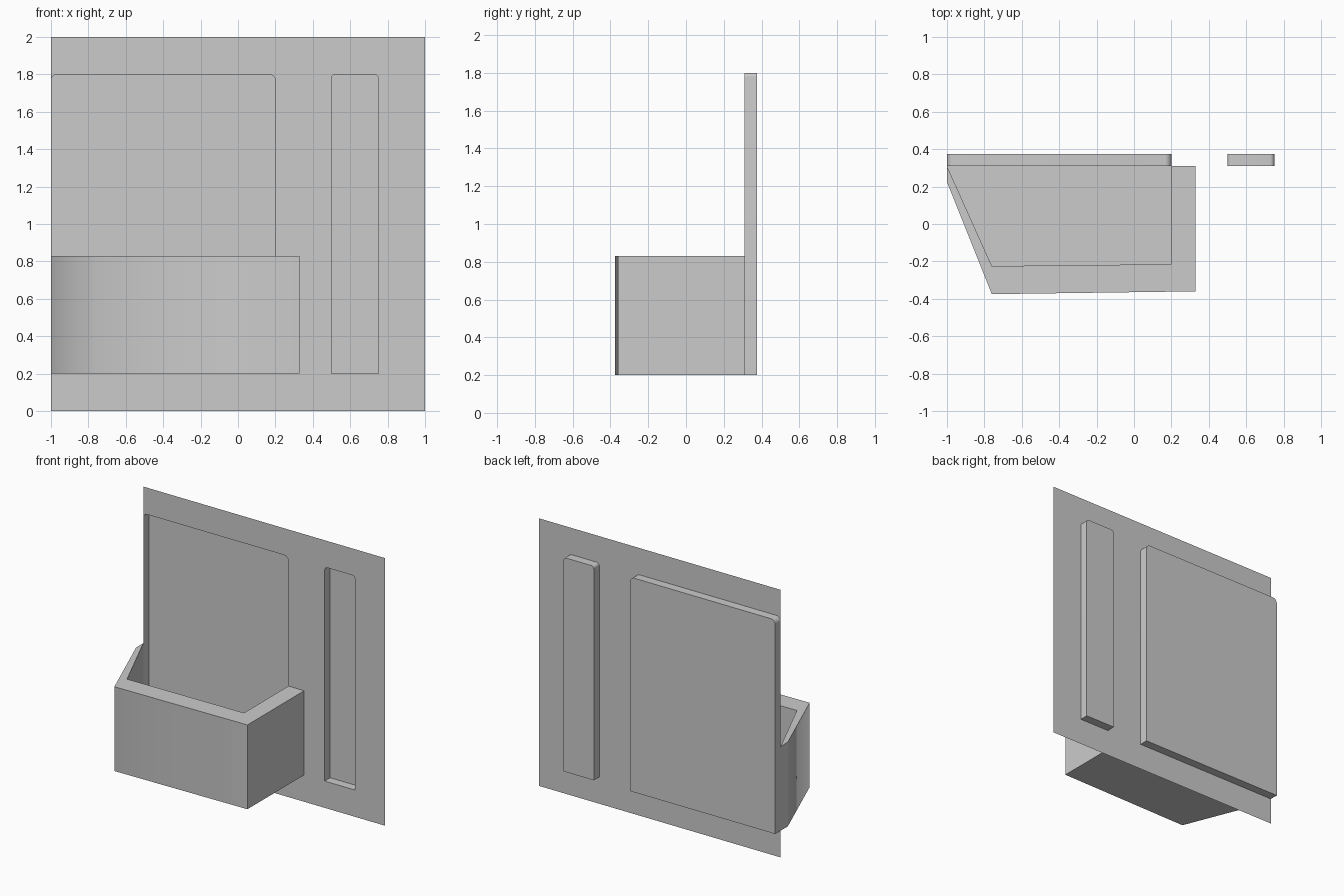
import bpy, bmesh
from math import sin, cos, pi

if "Cube" in bpy.data.objects:
    bpy.data.objects.remove(bpy.data.objects["Cube"])

WALL_Y, BACK_Y = 0.31, 0.375
Z0, Z1, RIM = 0.2, 1.8, 0.83


def finish(bm, name):
    mesh = bpy.data.meshes.new(name)
    bm.to_mesh(mesh)
    bm.free()
    obj = bpy.data.objects.new(name, mesh)
    bpy.context.collection.objects.link(obj)
    return obj


def pocket_outline(x0, x1, r, steps=6):
    """Square bottom corners, rounded top corners, counter-clockwise from the front."""
    pts = [(x0, Z0), (x1, Z0)]
    for cx, start in ((x1 - r, 0), (x0 + r, pi / 2)):
        for i in range(steps + 1):
            a = start + i * pi / 2 / steps
            pts.append((cx + r * cos(a), Z1 - r + r * sin(a)))
    return pts


def recess(name, outline):
    """Open-fronted pocket: side walls plus back face."""
    bm = bmesh.new()
    front = [bm.verts.new((x, WALL_Y, z)) for x, z in outline]
    back = [bm.verts.new((x, BACK_Y, z)) for x, z in outline]
    n = len(outline)
    for i in range(n):
        j = (i + 1) % n
        f = bm.faces.new((front[j], front[i], back[i], back[j]))
        f.smooth = i >= 1
    bm.faces.new(back)
    for e in bm.edges:
        if len(e.link_faces) == 2 and e.calc_face_angle() > 0.6:
            e.smooth = False
    finish(bm, name)


big = pocket_outline(-1.0, 0.2, 0.035)
small = pocket_outline(0.5, 0.75, 0.022)
recess("display_recess", big)
recess("slot_recess", small)

# Thin wall panel: the big opening is a notch in its left edge, the slot is a hole
panel_outline = [(-1, 0), (1, 0), (1, 2), (-1, 2)] + big[:0:-1] + [big[0]]
bm = bmesh.new()
for loop in (panel_outline, small):
    vs = [bm.verts.new((x, WALL_Y, z)) for x, z in loop]
    for i in range(len(vs)):
        bm.edges.new((vs[i - 1], vs[i]))
bmesh.ops.triangle_fill(bm, use_beauty=True, use_dissolve=False,
                        edges=bm.edges[:], normal=(0, -1, 0))
for f in bm.faces:
    f.normal_update()
    if f.normal.y > 0:
        f.normal_flip()
finish(bm, "wall_panel")

# Projecting bin: outer walls, rim, inner walls and floor
outer = [(-1, WALL_Y), (-1, 0.225), (-0.76, -0.375), (0.33, -0.36), (0.33, WALL_Y)]
inner = [(-1, WALL_Y), (-0.76, -0.225), (0.2, -0.215), (0.2, WALL_Y)]
bm = bmesh.new()


def ring(points, z):
    return [bm.verts.new((x, y, z)) for x, y in points]


ob, ot, ib, it = ring(outer, Z0), ring(outer, RIM), ring(inner, Z0), ring(inner, RIM)
for i in range(4):
    f = bm.faces.new((ob[i], ob[i + 1], ot[i + 1], ot[i]))
    f.smooth = i in (1, 2)          # left and front walls shade together
for i in range(3):
    bm.faces.new((ib[i + 1], ib[i], it[i], it[i + 1]))
bm.faces.new((ot[0], ot[1], ot[2], it[1]))
bm.faces.new((it[1], ot[2], ot[3], it[2]))
bm.faces.new((it[2], ot[3], ot[4], it[3]))
bm.faces.new(ob[::-1])
bmesh.ops.remove_doubles(bm, verts=[it[0], ot[0], ib[0], ob[0]], dist=1e-4)
for e in bm.edges:
    e.smooth = len(e.link_faces) == 2 and all(f.smooth for f in e.link_faces) \
        and abs(e.verts[0].co.x + 0.76) < 0.01
finish(bm, "front_bin")
